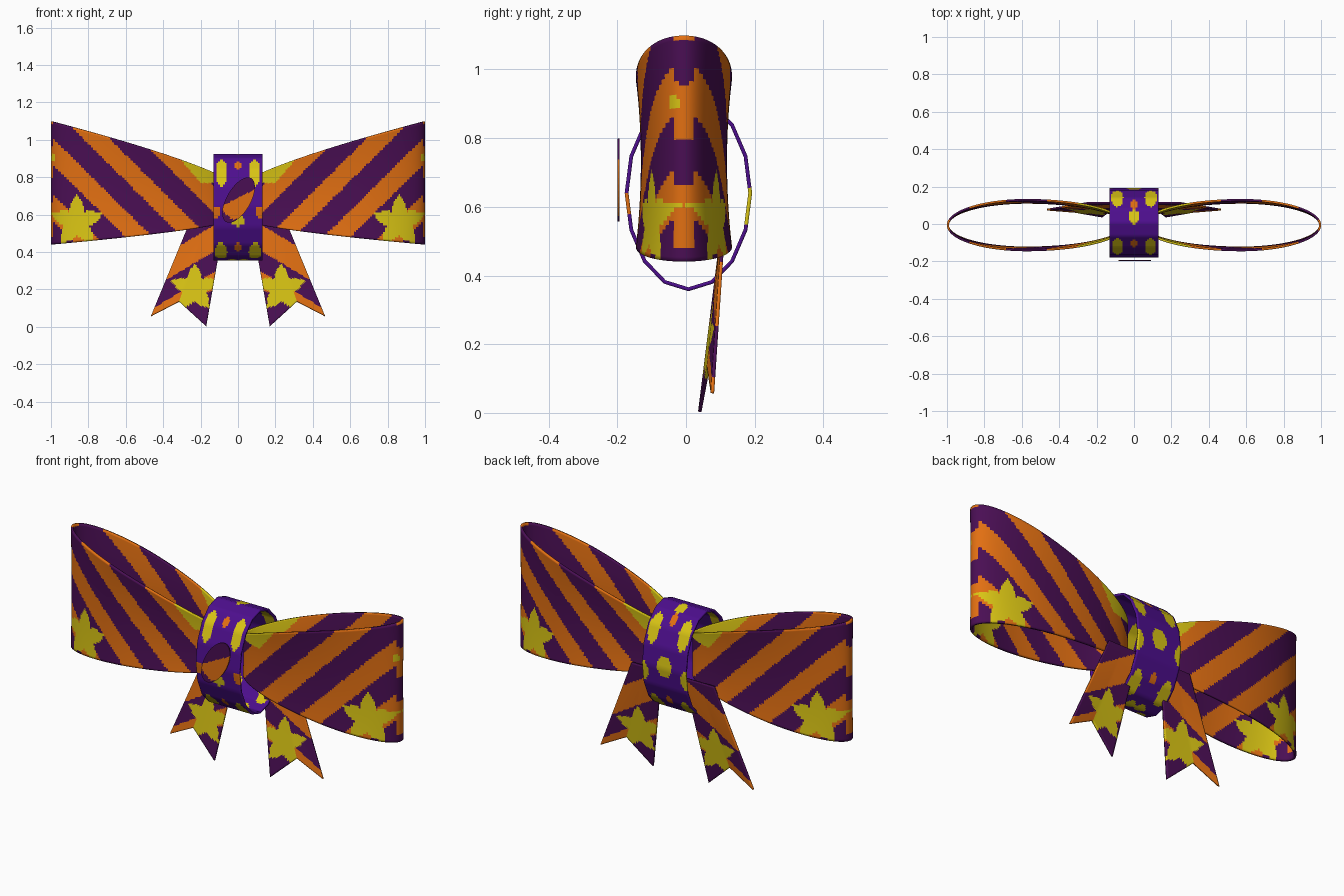
import bpy, bmesh, math

if "Cube" in bpy.data.objects:
    bpy.data.objects.remove(bpy.data.objects["Cube"])

# flat colours (linear)
COLOURS = {
    "dark_purple": (0.068, 0.0045, 0.088, 1),
    "orange": (0.76, 0.16, 0.006, 1),
    "yellow": (0.69, 0.55, 0.007, 1),
    "violet": (0.075, 0.0045, 0.27, 1),
}
PURPLE, ORANGE, YELLOW, VIOLET = range(4)
MATS = []
for name, col in COLOURS.items():
    m = bpy.data.materials.new(name)
    m.diffuse_color = col
    m.use_nodes = True
    m.node_tree.nodes["Principled BSDF"].inputs["Base Color"].default_value = m.diffuse_color
    MATS.append(m)


def sheet(name, nu, nv, point, colour, thick, mirror=False):
    """Fine grid of cloth; point(u, v) places it, colour(centre) paints faces."""
    bm = bmesh.new()
    g = [[bm.verts.new(point(i / nu, j / nv)) for j in range(nv + 1)]
         for i in range(nu + 1)]
    for i in range(nu):
        for j in range(nv):
            f = bm.faces.new((g[i][j], g[i + 1][j], g[i + 1][j + 1], g[i][j + 1]))
            f.material_index = colour(f.calc_center_median())
    bmesh.ops.remove_doubles(bm, verts=bm.verts, dist=1e-5)
    bmesh.ops.recalc_face_normals(bm, faces=bm.faces)
    me = bpy.data.meshes.new(name)
    bm.to_mesh(me)
    bm.free()
    for m in MATS:
        me.materials.append(m)
    ob = bpy.data.objects.new(name, me)
    bpy.context.collection.objects.link(ob)
    if mirror:
        mod = ob.modifiers.new("mirror", 'MIRROR')
        mod.use_mirror_merge = False
    mod = ob.modifiers.new("thickness", 'SOLIDIFY')
    mod.thickness = thick
    mod.offset = 0
    bpy.ops.object.select_all(action='DESELECT')
    ob.select_set(True)
    bpy.context.view_layer.objects.active = ob
    bpy.ops.object.shade_smooth_by_angle(angle=math.radians(35))
    return ob


def in_star(x, z, cx, cz, r):
    dx, dz = x - cx, z - cz
    a = math.atan2(dz, dx) - math.pi / 2
    k = abs((a * 5 / (2 * math.pi) + 0.5) % 1 - 0.5) * 2   # 0 at tip, 1 at valley
    return math.hypot(dx, dz) < r * (1 - 0.52 * k ** 0.75)


# bow loops: teardrop bands, flaring outwards
def loop_point(u, v):
    a = (u * 2 - 1) * math.pi
    c = math.cos(a)
    x = 0.575 + (0.42 if c > 0 else 0.525) * c
    y = 0.12 * math.sin(a) * (1 + 0.12 * (2 * v - 1) ** 2) - 0.006
    top = 0.75 + 0.35 * x ** 0.75
    bottom = 0.58 - 0.14 * x ** 0.65
    return x, y, bottom + (top - bottom) * v


def loop_colour(p):
    x, z = p.x, p.z
    if in_star(x, z, 0.86, 0.56, 0.145):
        return YELLOW
    if x < 0.31 and z > 0.77 + max(0, x - 0.2) * 1.15:
        return YELLOW
    if abs(p.y + 0.03) < 0.015 and abs(z - 0.905) < 0.015 and x > 0.9:
        return YELLOW
    if x > 0.985:
        return ORANGE if 0.8 < z < 0.96 or 0.48 < z < 0.66 or z > 1.08 else PURPLE
    return ORANGE if abs(((x - z + 0.55) / 0.3 + 0.5) % 1 - 0.5) < 0.235 else PURPLE


sheet("bow_loops", 240, 50, loop_point, loop_colour, 0.011, mirror=True)

# knot band: sixteen-sided oval ring
KY, KZ, KRY, KRZ = 0.007, 0.64, 0.18, 0.28


def knot_point(u, v):
    s = u * 16
    i = min(int(s + 1e-6), 15)
    f = s - i
    a, b = (2 * math.pi * k / 16 for k in (i, (i + 1) % 16))
    return ((v - 0.5) * 0.264,
            KY + KRY * (math.cos(a) * (1 - f) + math.cos(b) * f),
            KZ + KRZ * (math.sin(a) * (1 - f) + math.sin(b) * f))


# spots: angle around band, distance from middle, half angle, half width, colour
SPOTS = [
    (137, 0.088, 21, 0.03, YELLOW), (240, 0.09, 18, 0.033, YELLOW),
    (43, 0.09, 20, 0.033, YELLOW), (303, 0.09, 18, 0.033, YELLOW),
    (80, 0, 12, 0.03, YELLOW), (195, 0, 6, 0.035, YELLOW),
    (2, 0, 12, 0.042, YELLOW), (270, 0.03, 9, 0.03, YELLOW),
    (352, 0.12, 11, 0.02, YELLOW), (126, 0, 8, 0.018, ORANGE),
    (58, 0, 9, 0.018, ORANGE), (186, 0.115, 7, 0.02, ORANGE),
    (230, 0, 7, 0.018, ORANGE), (318, 0, 7, 0.018, ORANGE),
]


def knot_colour(p):
    t = math.degrees(math.atan2((p.z - KZ) / KRZ, (p.y - KY) / KRY))
    for a, x, ra, rx, col in SPOTS:
        d = (t - a + 180) % 360 - 180
        if (d / ra) ** 2 + ((abs(p.x) - x) / rx) ** 2 < 1:
            return col
    return VIOLET


sheet("knot_band", 16 * 7, 30, knot_point, knot_colour, 0.011)


# hanging tails with notched ends
def mix(a, b, t):
    return tuple(p + (q - p) * t for p, q in zip(a, b))


def tail_point(u, v):
    inner, notch, outer = (0.17, 0.04, 0.003), (0.315, 0.065, 0.135), (0.465, 0.077, 0.057)
    end = mix(inner, notch, u * 2) if u < 0.5 else mix(notch, outer, u * 2 - 1)
    return mix(end, mix((0.07, 0.112, 0.58), (0.25, 0.112, 0.58), u), v)


def tail_colour(p):
    if in_star(p.x, p.z, 0.232, 0.205, 0.135):
        return YELLOW
    c = p.z + 0.6 * p.x
    return ORANGE if 0.48 < c < 0.62 or 0.28 < c < 0.37 else PURPLE


sheet("tails", 30, 56, tail_point, tail_colour, 0.01, mirror=True)


# small tilted oval plate in front of the knot
def badge_point(u, v):
    a = 2 * math.pi * u
    p, q = 0.135 * v * math.cos(a), 0.064 * v * math.sin(a)
    return 0.003 + p * 0.5 - q * 0.866, -0.196, 0.678 + p * 0.866 + q * 0.5


def badge_colour(p):
    return ORANGE if 0.575 < p.z < 0.69 + 0.5 * p.x and p.z > 0.61 - p.x * 0.8 - 0.06 else PURPLE


def badge():
    bm = bmesh.new()
    n, rings = 40, 12
    mid = bm.verts.new(badge_point(0, 0))
    prev = None
    for r in range(1, rings + 1):
        ring = [bm.verts.new(badge_point(i / n, r / rings)) for i in range(n)]
        for i in range(n):
            k = (i + 1) % n
            f = bm.faces.new((prev[i], ring[i], ring[k], prev[k]) if prev
                             else (mid, ring[i], ring[k]))
            f.material_index = badge_colour(f.calc_center_median())
        prev = ring
    bmesh.ops.recalc_face_normals(bm, faces=bm.faces)
    me = bpy.data.meshes.new("front_badge")
    bm.to_mesh(me)
    bm.free()
    for m in MATS:
        me.materials.append(m)
    ob = bpy.data.objects.new("front_badge", me)
    bpy.context.collection.objects.link(ob)
    mod = ob.modifiers.new("thickness", 'SOLIDIFY')
    mod.thickness = 0.006
    mod.offset = 0


badge()
